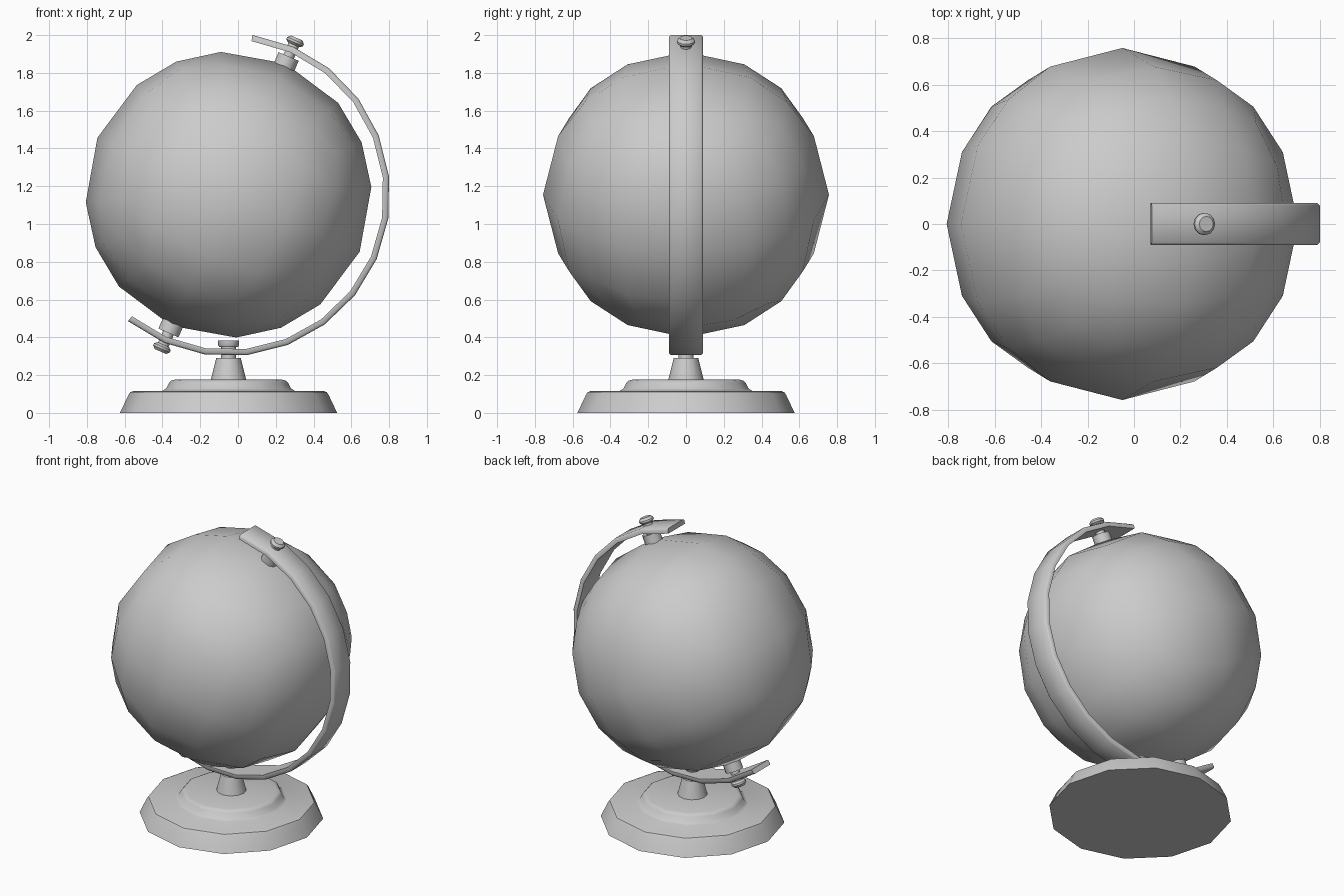
import bpy, bmesh, math
from mathutils import Matrix, Vector

cube = bpy.data.objects.get("Cube")
if cube:
    bpy.data.objects.remove(cube, do_unlink=True)

CENTER = Vector((-0.05, 0, 1.155))
TILT = math.radians(23.5)
TILTED = Matrix.Translation(CENTER) @ Matrix.Rotation(TILT, 4, 'Y')

grey = bpy.data.materials.new("plain_grey")
grey.use_nodes = True
grey.diffuse_color = (0.6, 0.6, 0.6, 1)
grey.node_tree.nodes["Principled BSDF"].inputs["Base Color"].default_value = (0.6, 0.6, 0.6, 1)


def finish(name, bm, matrix, angle):
    """Turn a bmesh into a shaded, coloured object."""
    bmesh.ops.recalc_face_normals(bm, faces=bm.faces)
    mesh = bpy.data.meshes.new(name)
    bm.to_mesh(mesh)
    bm.free()
    mesh.materials.append(grey)
    ob = bpy.data.objects.new(name, mesh)
    bpy.context.collection.objects.link(ob)
    ob.matrix_world = matrix
    bpy.ops.object.select_all(action='DESELECT')
    ob.select_set(True)
    bpy.context.view_layer.objects.active = ob
    bpy.ops.object.shade_smooth_by_angle(angle=math.radians(angle))
    return ob


def lathe(name, profile, matrix, sides=12):
    """Closed solid of revolution from (radius, height) pairs."""
    bm = bmesh.new()
    rings = []
    for r, z in profile:
        rings.append([bm.verts.new((r * math.cos(math.tau * i / sides),
                                    r * math.sin(math.tau * i / sides), z))
                      for i in range(sides)])
    for a, b in zip(rings, rings[1:]):
        for i in range(sides):
            j = (i + 1) % sides
            bm.faces.new((a[i], a[j], b[j], b[i]))
    bm.faces.new(rings[0])
    bm.faces.new(rings[-1])
    return finish(name, bm, matrix, 35)


# Globe: a cube cut 4 x 4 per side and pushed out to a sphere
bm = bmesh.new()
bmesh.ops.create_cube(bm, size=2)
bmesh.ops.subdivide_edges(bm, edges=bm.edges[:], cuts=3, use_grid_fill=True)
for v in bm.verts:
    v.co = v.co.normalized() * 0.757
finish("globe", bm, TILTED, 60)

# Curved arm: flat band swept in 15 degree steps, outer edges chamfered
section = [(0.822, -0.09), (0.845, -0.09), (0.855, -0.08),
           (0.855, 0.08), (0.845, 0.09), (0.822, 0.09)]
bm = bmesh.new()
rings = []
for k in range(15):
    a = math.radians(81.5 - 15 * k)
    rings.append([bm.verts.new((r * math.cos(a), y, r * math.sin(a))) for r, y in section])
for a, b in zip(rings, rings[1:]):
    for i in range(len(section)):
        j = (i + 1) % len(section)
        bm.faces.new((a[i], a[j], b[j], b[i]))
bm.faces.new(rings[0])
bm.faces.new(rings[-1])
finish("curved_arm", bm, Matrix.Translation(CENTER), 50)

# Axis pins at both poles: collar, shaft through the arm and a tapered knob
for end, flip in (("top", 0), ("bottom", math.pi)):
    m = TILTED @ Matrix.Rotation(flip, 4, 'Y')
    lathe(end + "_pin_collar", [(0.058, 0.73), (0.058, 0.798)], m)
    lathe(end + "_pin_shaft", [(0.03, 0.78), (0.03, 0.88)], m)
    lathe(end + "_pin_knob", [(0.034, 0.866), (0.048, 0.878), (0.048, 0.89), (0.033, 0.905)], m)

# Stand: stepped foot, tapered neck, bolt through the arm
stand = Matrix.Translation((CENTER.x, 0, 0))
lathe("foot", [(0.575, 0), (0.53, 0.095), (0.52, 0.11), (0.5, 0.117), (0.35, 0.117),
               (0.33, 0.13), (0.315, 0.16), (0.305, 0.17), (0.285, 0.176)], stand)
lathe("neck", [(0.095, 0.17), (0.065, 0.29)], stand)
lathe("neck_bolt", [(0.04, 0.28), (0.04, 0.355)], stand)
lathe("bolt_head", [(0.05, 0.35), (0.055, 0.358), (0.055, 0.383)], stand)
